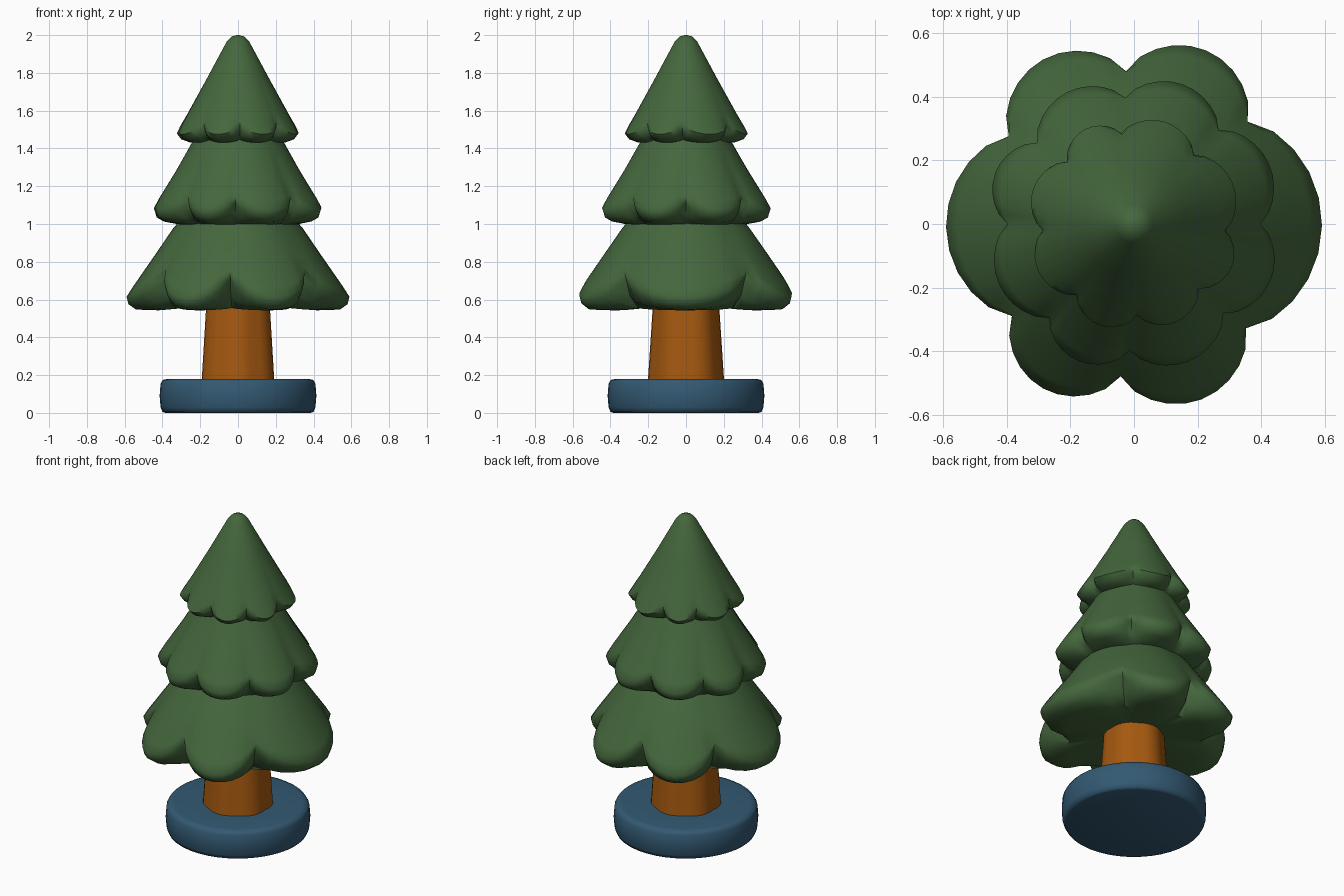
import bpy, bmesh, math

if "Cube" in bpy.data.objects:
    bpy.data.objects.remove(bpy.data.objects["Cube"])


def material(name, rgb):
    m = bpy.data.materials.new(name)
    m.diffuse_color = (*rgb, 1)
    m.use_nodes = True
    m.node_tree.nodes["Principled BSDF"].inputs["Base Color"].default_value = m.diffuse_color
    return m


GREEN = material("pine green", (0.058, 0.135, 0.046))
ORANGE = material("bark orange", (0.38, 0.1, 0.005))
BLUE = material("base blue", (0.033, 0.1, 0.17))


def loft(name, rows, columns, mat, angle=50):
    """Rings from top to bottom; row = (inner r, inner z, outer r, outer z),
    column = (direction, blend from inner to outer)."""
    bm = bmesh.new()
    rings = []
    for r0, z0, r1, z1 in rows:
        ring = []
        for a, w in columns:
            r = r0 + (r1 - r0) * w
            z = z0 + (z1 - z0) * w
            ring.append(bm.verts.new((r * math.cos(a), r * math.sin(a), z)))
        rings.append(ring)
    n = len(columns)
    for up, low in zip(rings, rings[1:]):
        for i in range(n):
            j = (i + 1) % n
            bm.faces.new((up[i], low[i], low[j], up[j]))
    bm.faces.new(rings[0])
    bm.faces.new(rings[-1][::-1])
    bmesh.ops.recalc_face_normals(bm, faces=bm.faces)
    me = bpy.data.meshes.new(name)
    bm.to_mesh(me)
    bm.free()
    me.materials.append(mat)
    ob = bpy.data.objects.new(name, me)
    bpy.context.collection.objects.link(ob)
    bpy.ops.object.select_all(action='DESELECT')
    ob.select_set(True)
    bpy.context.view_layer.objects.active = ob
    bpy.ops.object.shade_smooth_by_angle(angle=math.radians(angle))
    return ob


def lobes(notches, steps=10, power=0.75):
    """Columns swelling between the given notch directions (degrees)."""
    cols = []
    for a, b in zip(notches, notches[1:] + [notches[0] + 360]):
        for k in range(steps):
            t = k / steps
            cols.append((math.radians(a + (b - a) * t),
                         math.sin(math.pi * t) ** power if k else 0.0))
    return cols


def plain(r, z):
    return (r, z, r, z)


# foliage tiers
loft("lower_branches", [
    plain(0.24, 1.10), (0.33, 0.98, 0.345, 0.975), (0.41, 0.87, 0.43, 0.85),
    (0.478, 0.77, 0.555, 0.67), (0.48, 0.75, 0.59, 0.615), (0.465, 0.71, 0.58, 0.575),
    (0.435, 0.62, 0.54, 0.547), (0.37, 0.555, 0.42, 0.543), plain(0.15, 0.57)],
    lobes([42, 93, 145, 217, 265, 317]), GREEN)

loft("middle_branches", [
    plain(0.2, 1.51), plain(0.25, 1.42), (0.32, 1.29, 0.335, 1.28),
    (0.39, 1.165, 0.435, 1.125), (0.397, 1.145, 0.464, 1.075), (0.387, 1.11, 0.45, 1.032),
    (0.36, 1.04, 0.41, 1.012), (0.31, 0.995, 0.32, 0.998), plain(0.1, 0.98)],
    lobes([0, 48, 94, 140, 180, 228, 268, 315]), GREEN)

loft("top_branches", [
    plain(0.008, 2.0), plain(0.035, 1.992), plain(0.06, 1.965), plain(0.165, 1.77),
    (0.262, 1.59, 0.275, 1.575), (0.285, 1.545, 0.318, 1.505), (0.287, 1.525, 0.335, 1.475),
    (0.277, 1.49, 0.312, 1.447), (0.25, 1.45, 0.265, 1.432), plain(0.1, 1.42)],
    lobes([-4, 49, 98, 137, 184, 231, 272, 315]), GREEN)

# trunk with shallow grooves
loft("trunk", [(0.165, 0.62, 0.172, 0.62), (0.17, 0.5, 0.18, 0.5), (0.19, 0.15, 0.203, 0.15)],
     lobes([0, 60, 120, 180, 240, 300], 6, 1.0), ORANGE)

# round stand with soft edges
loft("stand", [plain(0.2, 0.178), plain(0.37, 0.18), plain(0.398, 0.175), plain(0.41, 0.155),
               plain(0.415, 0.09), plain(0.41, 0.03), plain(0.4, 0.006), plain(0.385, 0.0)],
     [(2 * math.pi * i / 40, 0) for i in range(40)], BLUE)
